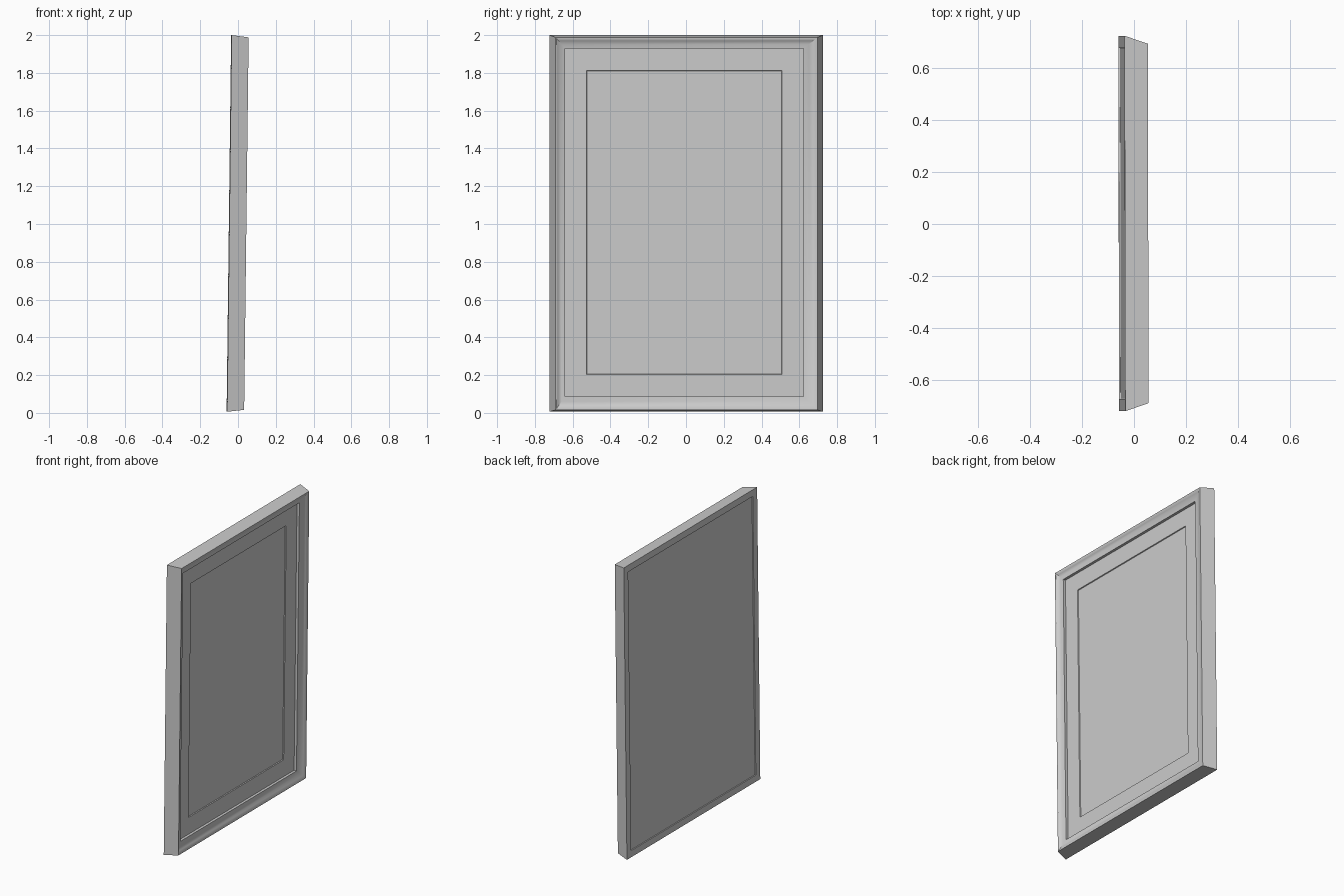
import bpy, bmesh
from mathutils import Matrix

if "Cube" in bpy.data.objects:
    bpy.data.objects.remove(bpy.data.objects["Cube"])

# Whole picture leans slightly: small tilt about y, tiny yaw about z
POSE = (Matrix.Translation((-0.002, 0.002, 1.0025))
        @ Matrix.Rotation(0.002, 4, 'Z') @ Matrix.Rotation(0.012, 4, 'Y'))


def rect_rings(name, rings, closed=False, smooth=False):
    """Join rectangular rings (x, half_y, half_z, shift_y, shift_z), back to front."""
    bm = bmesh.new()
    loops = []
    for x, hy, hz, sy, sz in rings:
        loops.append([bm.verts.new((x, sy + a * hy, sz + b * hz))
                      for a, b in ((-1, -1), (1, -1), (1, 1), (-1, 1))])
    pairs = list(zip(loops, loops[1:]))
    if closed:
        pairs.append((loops[-1], loops[0]))
    for p, q in pairs:
        for i in range(4):
            j = (i + 1) % 4
            bm.faces.new((p[i], p[j], q[j], q[i]))
    if not closed:
        bm.faces.new(loops[0])
        bm.faces.new(loops[-1])
    bmesh.ops.recalc_face_normals(bm, faces=bm.faces)
    me = bpy.data.meshes.new(name)
    bm.to_mesh(me)
    bm.free()
    ob = bpy.data.objects.new(name, me)
    bpy.context.collection.objects.link(ob)
    ob.matrix_world = POSE
    if smooth:
        bpy.ops.object.select_all(action='DESELECT')
        bpy.context.view_layer.objects.active = ob
        ob.select_set(True)
        bpy.ops.object.shade_smooth_by_angle(angle=0.5)
    return ob


# Frame moulding: tapered outer sides, coved front, inner lip, back rebate
rect_rings("frame", [
    (-0.045, 0.724, 0.9970, 0, 0),
    (0.045, 0.693, 0.9860, 0, 0),
    (0.044, 0.687, 0.9800, 0, 0),
    (0.036, 0.674, 0.9660, -0.003, 0.002),
    (0.028, 0.655, 0.9460, -0.006, 0.004),
    (0.024, 0.641, 0.9320, -0.009, 0.005),
    (0.022, 0.631, 0.9220, -0.011, 0.006),
    (-0.010, 0.631, 0.9220, -0.011, 0.006),
    (-0.036, 0.675, 0.9500, 0, 0),
    (-0.045, 0.677, 0.9520, 0, 0),
], closed=True, smooth=True)

# Mat board with a bevelled window
rect_rings("mat", [
    (-0.006, 0.640, 0.930, -0.011, 0.006),
    (0.004, 0.640, 0.930, -0.011, 0.006),
    (0.004, 0.517, 0.805, -0.012, 0.005),
    (-0.006, 0.513, 0.801, -0.012, 0.005),
], closed=True)

# Print seen through the window
rect_rings("print_sheet", [
    (-0.008, 0.620, 0.900, -0.011, 0.005),
    (-0.002, 0.620, 0.900, -0.011, 0.005),
])

# Backing board, slightly recessed in the rear of the frame
rect_rings("back_board", [
    (-0.039, 0.676, 0.951, 0, 0),
    (-0.034, 0.674, 0.949, 0, 0),
])
